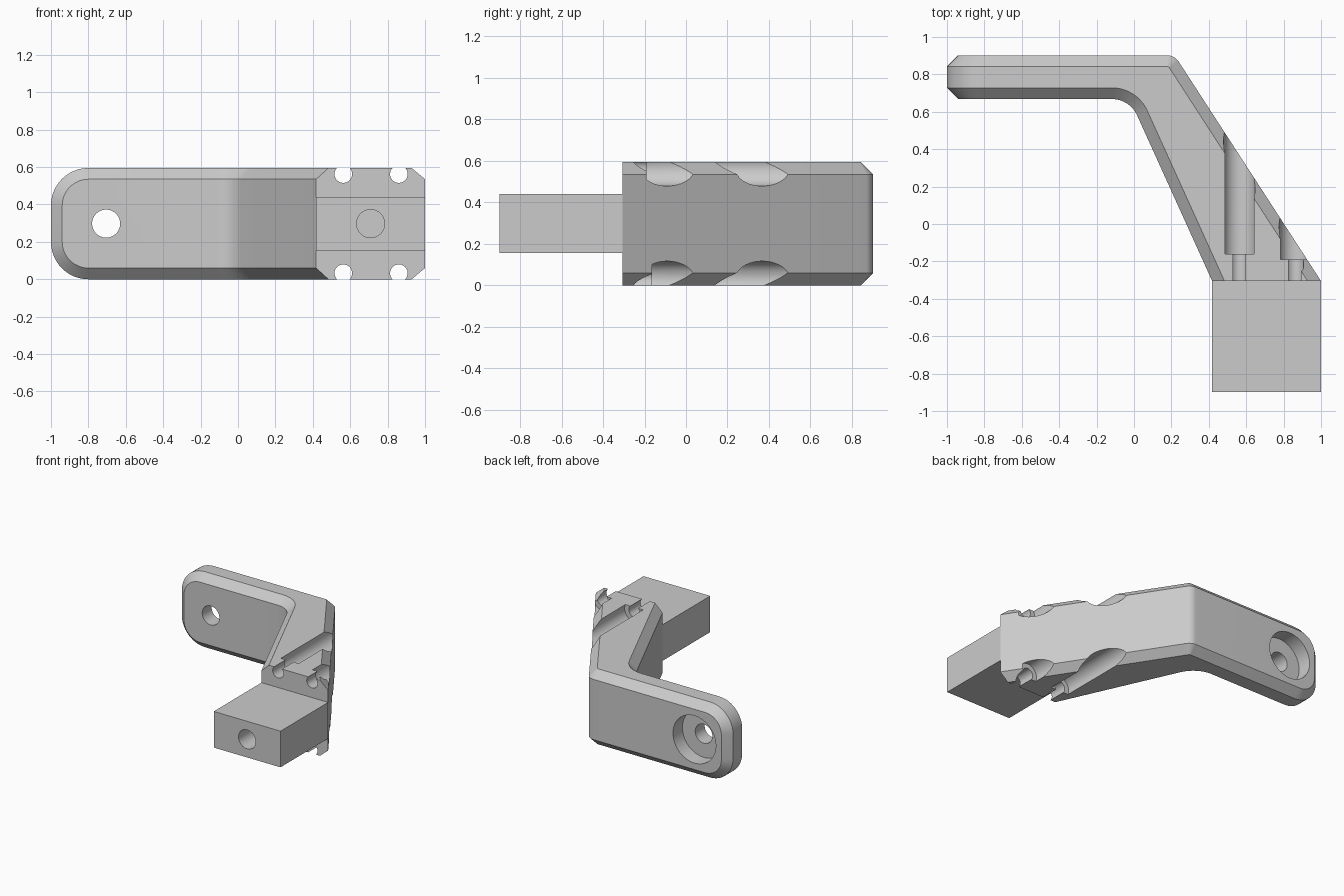
import bpy, bmesh, math
from mathutils import Vector, Matrix

if "Cube" in bpy.data.objects:
    bpy.data.objects.remove(bpy.data.objects["Cube"], do_unlink=True)

HEIGHT = 0.595
MID = HEIGHT / 2
FOOT_Y = -0.305

grey = bpy.data.materials.new("plain grey")
grey.use_nodes = True
grey.diffuse_color = (0.6, 0.6, 0.6, 1)
grey.node_tree.nodes["Principled BSDF"].inputs["Base Color"].default_value = grey.diffuse_color


def add_object(name, bm):
    bmesh.ops.recalc_face_normals(bm, faces=bm.faces)
    mesh = bpy.data.meshes.new(name)
    bm.to_mesh(mesh)
    bm.free()
    mesh.materials.append(grey)
    obj = bpy.data.objects.new(name, mesh)
    bpy.context.collection.objects.link(obj)
    return obj


def activate(obj):
    bpy.ops.object.select_all(action="DESELECT")
    obj.select_set(True)
    bpy.context.view_layer.objects.active = obj


def fillet(before, corner, after, radius, steps=10):
    """Points of an arc that rounds a corner of a flat profile."""
    a, c, b = Vector(before), Vector(corner), Vector(after)
    u, v = (a - c).normalized(), (b - c).normalized()
    half = math.acos(u.dot(v)) / 2
    centre = c + (u + v).normalized() * radius / math.sin(half)
    reach = radius / math.tan(half)
    start, end = c + u * reach - centre, c + v * reach - centre
    return [centre + start.lerp(end, i / steps).normalized() * radius
            for i in range(steps + 1)]


def bore(obj, x, z, radius, y0, y1):
    """Cut a round hole running along y."""
    bm = bmesh.new()
    place = Matrix.Translation((x, (y0 + y1) / 2, z)) @ Matrix.Rotation(math.pi / 2, 4, "X")
    bmesh.ops.create_cone(bm, cap_ends=True, segments=48, radius1=radius, radius2=radius,
                          depth=y1 - y0, matrix=place)
    cutter = add_object("hole_cutter", bm)
    cutter.hide_render = True
    mod = obj.modifiers.new("hole", "BOOLEAN")
    mod.operation = "DIFFERENCE"
    mod.solver = "EXACT"
    mod.object = cutter
    activate(obj)
    bpy.ops.object.modifier_apply(modifier=mod.name)
    bpy.data.objects.remove(cutter, do_unlink=True)


# Bent arm: plan profile with rounded bends, raised to full height
tip_front, tip_back = (-1, 0.668), (-1, 0.902)
foot_left, foot_right = (0.418, FOOT_Y), (1, FOOT_Y)
profile = [Vector(tip_front)]
profile += fillet(tip_front, (-0.023, 0.668), foot_left, 0.147)
profile += [Vector(foot_left), Vector(foot_right)]
profile += fillet(foot_right, (0.217, 0.902), tip_back, 0.075)
profile.append(Vector(tip_back))

bm = bmesh.new()
base = bm.faces.new([bm.verts.new((p.x, p.y, 0)) for p in profile])
raised = bmesh.ops.extrude_face_region(bm, geom=[base])["geom"]
bmesh.ops.translate(bm, vec=(0, 0, HEIGHT),
                    verts=[g for g in raised if isinstance(g, bmesh.types.BMVert)])
# Close the underside if the extrusion consumed it
bmesh.ops.holes_fill(bm, edges=[e for e in bm.edges if e.is_boundary])
bmesh.ops.recalc_face_normals(bm, faces=bm.faces)

# Round the free end
ends = [e for e in bm.edges if all(v.co.x < -0.99 for v in e.verts)
        and abs(e.verts[0].co.z - e.verts[1].co.z) < 0.01]
bmesh.ops.bevel(bm, geom=ends, offset=0.2, segments=12, profile=0.5, affect="EDGES")

# Chamfer every sharp edge except those around the foot
bm.normal_update()
sharp = [e for e in bm.edges if e.calc_face_angle(0) > math.radians(40)
         and not all(v.co.y < FOOT_Y + 0.01 for v in e.verts)]
bmesh.ops.bevel(bm, geom=sharp, offset=0.06, segments=1, profile=0.5, affect="EDGES")
arm = add_object("bent_arm", bm)

# Counterbored hole in the free end
bore(arm, -0.705, MID, 0.075, 0.5, 1.0)
bore(arm, -0.705, MID, 0.187, 0.785, 1.0)

# Four open screw channels along the upper and lower edges
for side in (1, -1):
    z = MID + side * 0.265
    bore(arm, 0.563, z, 0.047, -0.5, 0.0)
    bore(arm, 0.563, z, 0.084, -0.16, 0.9)
    bore(arm, 0.86, z, 0.047, -0.5, 0.0)
    bore(arm, 0.86, z, 0.084, -0.19 if side > 0 else -0.165, 0.9)

# Square mounting block with a blind hole in its front
bm = bmesh.new()
bmesh.ops.create_cube(bm, size=1, matrix=Matrix.Translation((0.709, -0.602, MID))
                      @ Matrix.Diagonal((0.582, 0.594, 0.285, 1)))
block = add_object("mounting_block", bm)
bore(block, 0.709, MID, 0.075, -1.0, -0.4)

for obj in (arm, block):
    activate(obj)
    bpy.ops.object.shade_smooth_by_angle(angle=math.radians(30))
